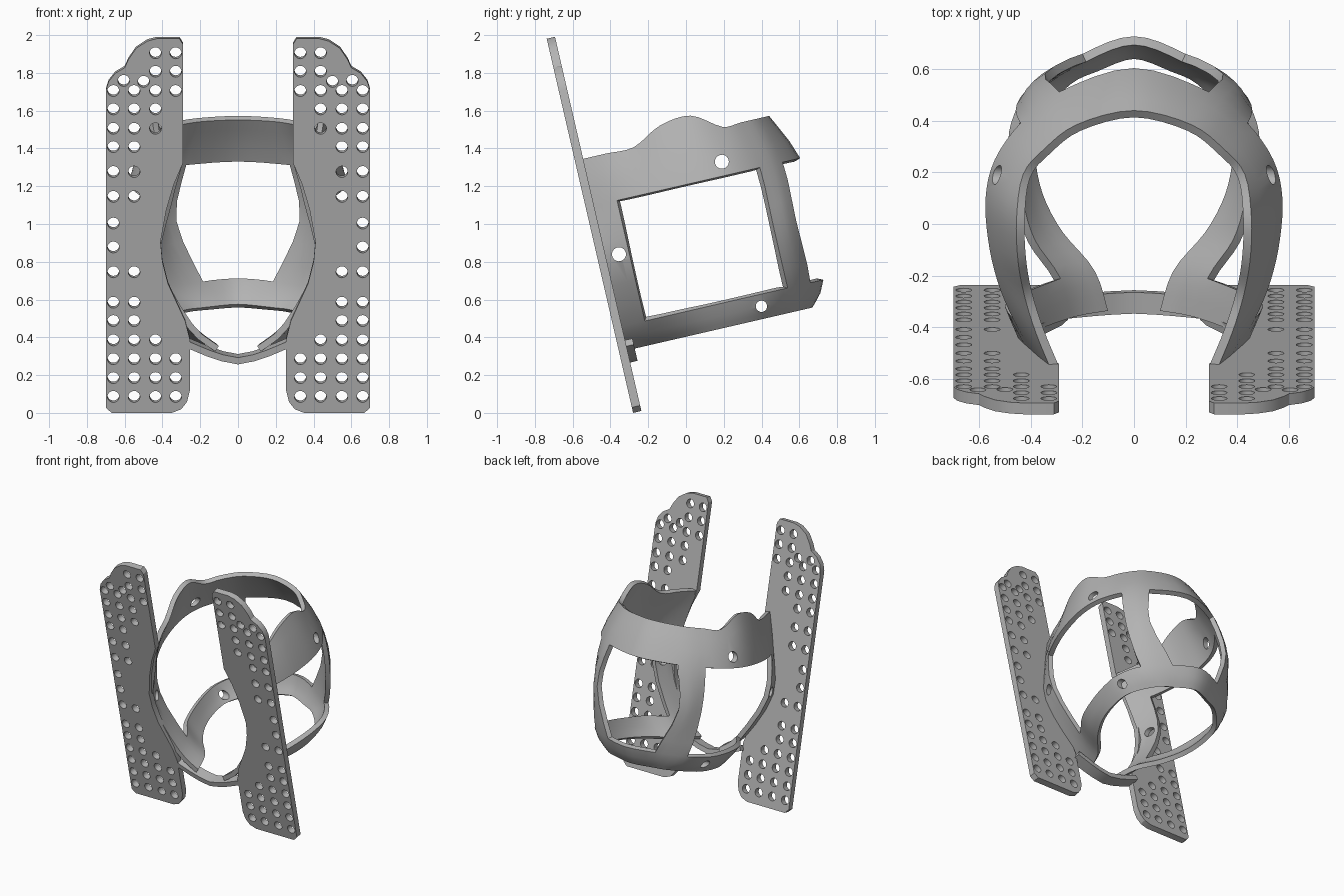
import bpy, bmesh, math
from mathutils import Vector, Matrix

cube = bpy.data.objects.get("Cube")
if cube:
    bpy.data.objects.remove(cube)

GREY = (0.45, 0.45, 0.45, 1)
mat = bpy.data.materials.new("plain_grey")
mat.use_nodes = True
mat.diffuse_color = GREY
mat.node_tree.nodes["Principled BSDF"].inputs["Base Color"].default_value = GREY

# Everything is built in a leaning frame: x across, y along the plates, -z to the rear
LEAN = Matrix.Translation((0, -0.28, 0)) @ Matrix.Rotation(math.radians(103), 4, 'X')


def place(name, data):
    ob = bpy.data.objects.new(name, data)
    bpy.context.collection.objects.link(ob)
    ob.matrix_world = LEAN
    if not data.materials:
        data.materials.append(mat)
    return ob


def activate(ob):
    bpy.ops.object.select_all(action='DESELECT')
    ob.select_set(True)
    bpy.context.view_layer.objects.active = ob


def finish(ob):
    activate(ob)
    for m in list(ob.modifiers):
        bpy.ops.object.modifier_apply(modifier=m.name)
    bpy.ops.object.shade_smooth_by_angle(angle=math.radians(30))


def sheet(name, rows, keep, thickness):
    """Grid of points made into a thick sheet; keep(r, c) leaves windows open."""
    bm = bmesh.new()
    grid = [[bm.verts.new((x, v, -w)) for x, w, v in row] for row in rows]
    for r in range(len(rows) - 1):
        for c in range(len(rows[0]) - 1):
            if keep(r, c):
                bm.faces.new((grid[r][c], grid[r][c + 1], grid[r + 1][c + 1], grid[r + 1][c]))
    loose = [v for v in bm.verts if not v.link_faces]
    bmesh.ops.delete(bm, geom=loose, context='VERTS')
    me = bpy.data.meshes.new(name)
    bm.to_mesh(me)
    bm.free()
    ob = place(name, me)
    solid = ob.modifiers.new("thickness", 'SOLIDIFY')
    solid.thickness = thickness
    solid.offset = -1
    solid.use_even_offset = True
    return ob


def spline(pts, steps):
    """Smooth curve that passes through every point."""
    pts = [Vector(p) for p in pts]
    out = []
    for i in range(len(pts) - 1):
        a, b = pts[i], pts[i + 1]
        ta = (b - pts[max(i - 1, 0)]) / 2
        tb = (pts[min(i + 2, len(pts) - 1)] - a) / 2
        for k in range(steps):
            t = k / steps
            out.append(a * (2*t**3 - 3*t**2 + 1) + ta * (t**3 - 2*t**2 + t)
                       + b * (3*t**2 - 2*t**3) + tb * (t**3 - t**2))
    return out + [pts[-1]]


# Perforated side plates
OUTLINE = [(.29, 2.0), (.31, 2.033), (.43, 2.033), (.48, 2.02), (.54, 1.98), (.58, 1.92),
           (.6, 1.875), (.65, 1.845), (.685, 1.8), (.7, 1.75), (.7, .03), (.67, 0),
           (.35, 0), (.3, .02), (.27, .06), (.255, .12), (.255, .4), (.28, .5),
           (.37, .7), (.4, .82), (.41, .93), (.38, 1.1), (.34, 1.24), (.29, 1.36)]
COLS = (.66, .55, .437, .33)
# Row height and which columns carry a hole
ROWS = [(1.955, "23"), (1.855, "23"), (1.75, "0123"), (1.65, "012"), (1.545, "012"),
        (1.445, "01"), (1.31, "01"), (1.175, "01"), (1.03, "0"), (.9, "0"), (.765, "01"),
        (.6, "01"), (.5, "01"), (.395, "012"), (.293, "0123"), (.19, "0123"), (.088, "0123")]
HOLES = [(COLS[int(c)], v) for v, cols in ROWS for c in cols] + [(.5, 1.8), (.605, 1.805)]


def plate(name, side):
    cu = bpy.data.curves.new(name, 'CURVE')
    cu.dimensions = '2D'
    cu.fill_mode = 'BOTH'
    cu.extrude = 0.0225
    loops = [OUTLINE]
    for hx, hv in HOLES:
        loops.append([(hx + .031 * math.cos(a * math.tau / 20),
                       hv + .031 * math.sin(a * math.tau / 20)) for a in range(20)])
    for loop in loops:
        sp = cu.splines.new('POLY')
        sp.points.add(len(loop) - 1)
        sp.use_cyclic_u = True
        for p, (x, v) in zip(sp.points, loop):
            p.co = (side * x, v, -0.0225, 1)
    ob = place(name, cu)
    activate(ob)
    bpy.ops.object.convert(target='MESH')
    finish(bpy.context.object)


plate("left_plate", 1)
plate("right_plate", -1)

# Cage shell: half-widths at each depth, level by level, ending at the rear centre
DEPTH = [.02, .17, .32, .48, .65, .8, .946]
LEVELS = [
    (.33, [.12, .17, .295, .38, .41, .385, .26], (.15, 1.0), 1.05),
    (.46, [.27, .31, .41, .46, .485, .475, .39], (.2, 1.07), 1.14),
    (.8, [.44, .49, .53, .56, .57, .54, .455], (.345, 1.07), 1.19),
    (1.115, [.385, .47, .53, .565, .575, .54, .44], (.29, 1.07), 1.165),
    (1.37, [.32, .38, .425, .45, .455, .43, .35], (.22, 1.0), 1.055)]
BUMP = {3: .08, 4: .095}
U, V = 4, 3
loops = []
for v, widths, corner, back in LEVELS:
    top = v == LEVELS[-1][0]
    half = [(x, .9 if top and i == 6 else w, v + (BUMP.get(i, 0) if top else 0))
            for i, (x, w) in enumerate(zip(widths, DEPTH))]
    half.append((*corner, v))
    loops.append(half + [(0, back, v)] + [(-x, w, h) for x, w, h in reversed(half)])
columns = [spline(col, V) for col in zip(*loops)]
rows = [spline(row, U) for row in zip(*columns)]


def solid_part(r, c):
    return r // V in (0, 3) or c // U in (0, 6, 9, 15)


cage = sheet("cage_shell", rows, solid_part, 0.034)

# Strap holes through both sides of the cage
bm = bmesh.new()
for w, v, radius in [(.757, 1.19, .037), (.116, .835, .037), (.789, .397, .03)]:
    bmesh.ops.create_cone(bm, cap_ends=True, segments=24, radius1=radius, radius2=radius, depth=2,
                          matrix=Matrix.Translation((0, v, -w)) @ Matrix.Rotation(math.pi / 2, 4, 'Y'))
me = bpy.data.meshes.new("hole_cutter")
bm.to_mesh(me)
bm.free()
cutter = place("hole_cutter", me)
cutter.hide_render = True
cut = cage.modifiers.new("holes", 'BOOLEAN')
cut.operation = 'DIFFERENCE'
cut.solver = 'EXACT'
cut.object = cutter
finish(cage)
bpy.data.objects.remove(cutter)

# Curved front rim joining the plates below the opening
half = [(.255, .385), (.15, .34), (.08, .316)]
path = half + [(0, .3)] + [(-x, v) for x, v in reversed(half)]
rim = sheet("front_rim", [[(x, w, v) for x, v in path] for w in (.085, 0)],
            lambda r, c: True, 0.036)
finish(rim)
